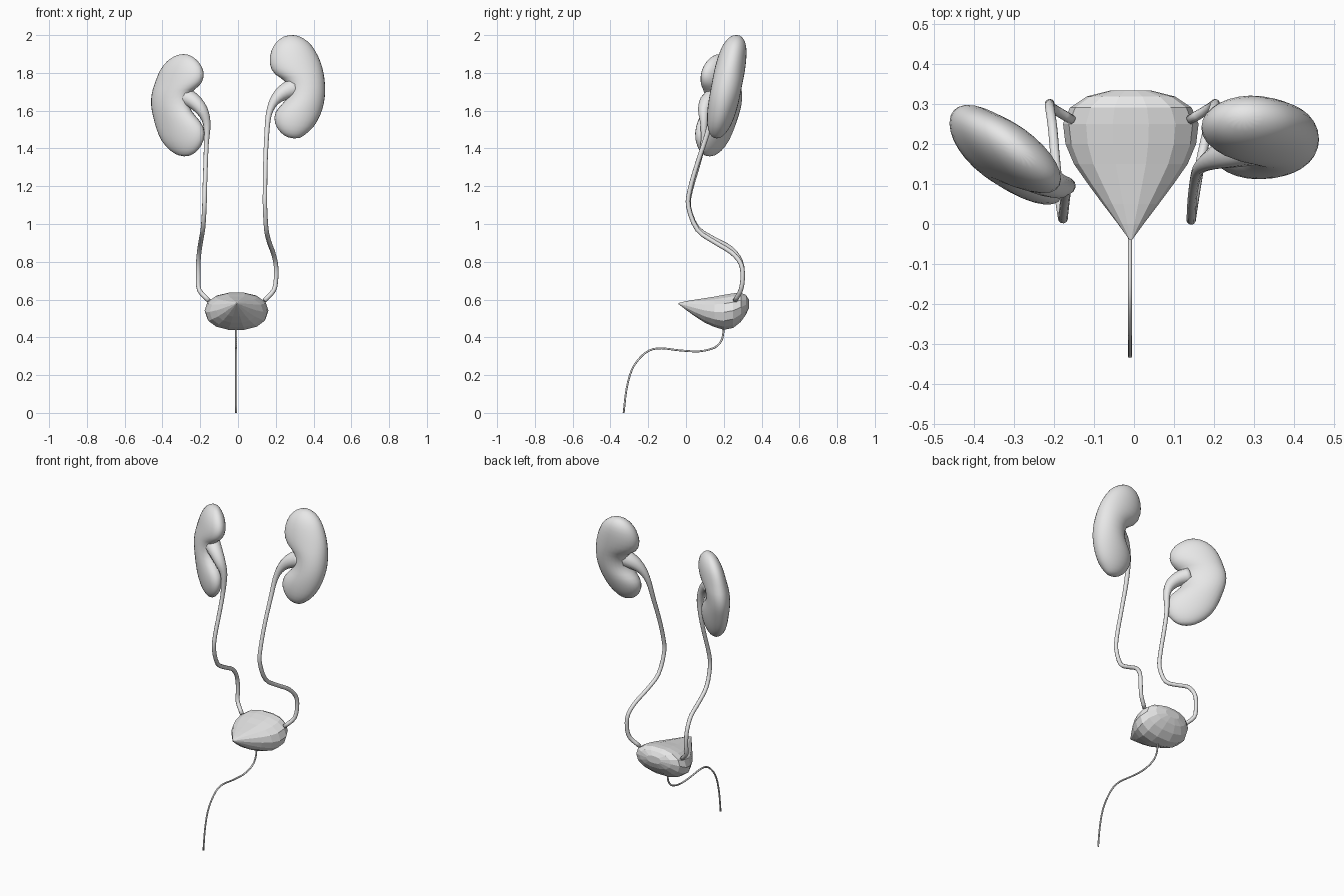
import bpy, bmesh, math
from mathutils import Vector

grey = bpy.data.materials.new("soft grey")
grey.diffuse_color = (0.8, 0.8, 0.8, 1)


def loft(name, rings, smooth=True, subdiv=0):
    """Skin a list of closed rings and cap both ends."""
    bm = bmesh.new()
    rows = [[bm.verts.new(p) for p in r] for r in rings]
    n = len(rows[0])
    for a, b in zip(rows, rows[1:]):
        for i in range(n):
            j = (i + 1) % n
            bm.faces.new((a[i], a[j], b[j], b[i]))
    bm.faces.new(rows[0])
    bm.faces.new(rows[-1])
    bmesh.ops.recalc_face_normals(bm, faces=bm.faces)
    for f in bm.faces:
        f.smooth = smooth
    me = bpy.data.meshes.new(name)
    bm.to_mesh(me)
    bm.free()
    me.materials.append(grey)
    ob = bpy.data.objects.new(name, me)
    bpy.context.collection.objects.link(ob)
    if subdiv:
        ob.modifiers.new("smooth", 'SUBSURF').levels = subdiv
        ob.modifiers["smooth"].render_levels = subdiv
    return ob


def spline(pts, steps):
    """Catmull-Rom through points (x, y, z, radius)."""
    v = [Vector(p) for p in pts]
    v = [2 * v[0] - v[1]] + v + [2 * v[-1] - v[-2]]
    out = []
    for i in range(1, len(v) - 2):
        a, b, c, d = v[i - 1:i + 3]
        for s in range(steps):
            t = s / steps
            out.append(0.5 * (2 * b + (c - a) * t + (2 * a - 5 * b + 4 * c - d) * t ** 2
                              + (3 * b - a - 3 * c + d) * t ** 3))
    return out + [v[-2]]


def tube(name, pts, sides=10, steps=3):
    path = spline(pts, steps)
    pos = [p.to_3d() for p in path]
    rings, old, nrm = [], None, None
    for i, p in enumerate(pos):
        tan = (pos[min(i + 1, len(pos) - 1)] - pos[max(i - 1, 0)]).normalized()
        if old is None:
            nrm = tan.orthogonal().normalized()
        else:
            nrm = old.rotation_difference(tan) @ nrm
        old, side = tan, tan.cross(nrm)
        r = path[i][3]
        rings.append([p + r * (math.cos(a) * nrm + math.sin(a) * side)
                      for a in (2 * math.pi * k / sides for k in range(sides))])
    return loft(name, rings)


def kidney(name, stations, centre, yaw, tilt, sides=14):
    """Stations: hilum-side x, z, outer-side x, z, half thickness."""
    x0, y0, z0 = centre
    rings = []
    for xi, zi, xo, zo, t in stations:
        ring = []
        for k in range(sides):
            a = 2 * math.pi * k / sides
            x = (xi + xo) / 2 + (xo - xi) / 2 * math.cos(a)
            z = (zi + zo) / 2 + (zo - zi) / 2 * math.cos(a)
            ring.append((x, y0 + yaw * (x - x0) + tilt * (z - z0) + t * math.sin(a), z))
        rings.append(ring)
    return loft(name, rings, subdiv=1)


# Kidneys
kidney("right_side_kidney", [
    (.25, 2.0, .30, 2.003, .018), (.20, 1.967, .35, 1.985, .05),
    (.170, 1.92, .395, 1.95, .070), (.157, 1.85, .432, 1.885, .081),
    (.185, 1.785, .452, 1.83, .085), (.258, 1.762, .462, 1.77, .084),
    (.268, 1.68, .467, 1.70, .084), (.232, 1.635, .459, 1.635, .083),
    (.189, 1.595, .441, 1.575, .079), (.186, 1.535, .405, 1.51, .066),
    (.222, 1.48, .358, 1.473, .045), (.27, 1.453, .325, 1.451, .016)],
    (.315, .215, 1.73), 0, .19)
kidney("left_side_kidney", [
    (-.265, 1.902, -.31, 1.900, .018), (-.215, 1.872, -.36, 1.88, .05),
    (-.183, 1.83, -.402, 1.84, .070), (-.172, 1.78, -.43, 1.79, .08),
    (-.198, 1.725, -.448, 1.735, .084), (-.256, 1.70, -.462, 1.69, .085),
    (-.261, 1.62, -.466, 1.63, .085), (-.225, 1.575, -.455, 1.575, .084),
    (-.172, 1.52, -.438, 1.505, .080), (-.170, 1.445, -.41, 1.435, .068),
    (-.212, 1.382, -.36, 1.385, .045), (-.26, 1.356, -.31, 1.358, .016)],
    (-.315, .17, 1.63), -.55, .10)

# Ureters, each widening into a funnel at the kidney
R = .012
tube("right_side_ureter", [
    (.30, .20, 1.72, .055), (.24, .18, 1.695, .042), (.192, .16, 1.65, .026),
    (.163, .14, 1.58, .016), (.152, .11, 1.47, .013), (.145, .06, 1.32, R),
    (.143, .02, 1.18, R), (.143, .013, 1.09, R), (.15, .06, .97, R),
    (.165, .15, .905, R), (.185, .24, .85, R), (.20, .29, .79, R),
    (.202, .30, .72, R), (.19, .29, .65, R), (.14, .26, .595, R)])
tube("left_side_ureter", [
    (-.285, .15, 1.675, .05), (-.235, .115, 1.65, .042), (-.19, .095, 1.60, .032),
    (-.165, .095, 1.53, .020), (-.168, .09, 1.42, .013), (-.172, .06, 1.30, R),
    (-.176, .025, 1.18, R), (-.178, .015, 1.09, R), (-.185, .06, .98, R),
    (-.195, .15, .92, R), (-.203, .24, .87, R), (-.21, .29, .80, R),
    (-.21, .30, .72, R), (-.205, .29, .65, R), (-.155, .26, .595, R)])

# Bladder: pointed front, wide faceted back (y, half width, top z, bottom z)
rings = []
for y, w, top, bot in [(-.04, .003, .582, .576), (0, .032, .592, .545),
                       (.05, .070, .601, .508), (.10, .107, .609, .476),
                       (.15, .142, .617, .453), (.20, .163, .627, .438),
                       (.25, .169, .635, .448), (.29, .152, .638, .480),
                       (.318, .11, .625, .520), (.333, .05, .60, .555)]:
    ring = []
    for k in range(14):
        c, s = math.cos(2 * math.pi * k / 14), math.sin(2 * math.pi * k / 14)
        ring.append((-.008 + w * math.copysign(abs(c) ** .88, c), y,
                     (top + bot) / 2 + (top - bot) / 2 * math.copysign(abs(s) ** .88, s)))
    rings.append(ring)
loft("bladder", rings, smooth=False)

# Urethra
tube("urethra", [(-.01, y, z, .005) for y, z in [
    (.20, .46), (.197, .42), (.186, .38), (.15, .345), (.07, .326), (-.035, .331),
    (-.13, .342), (-.193, .331), (-.246, .289), (-.288, .225), (-.315, .125), (-.33, 0)]],
    sides=8)
